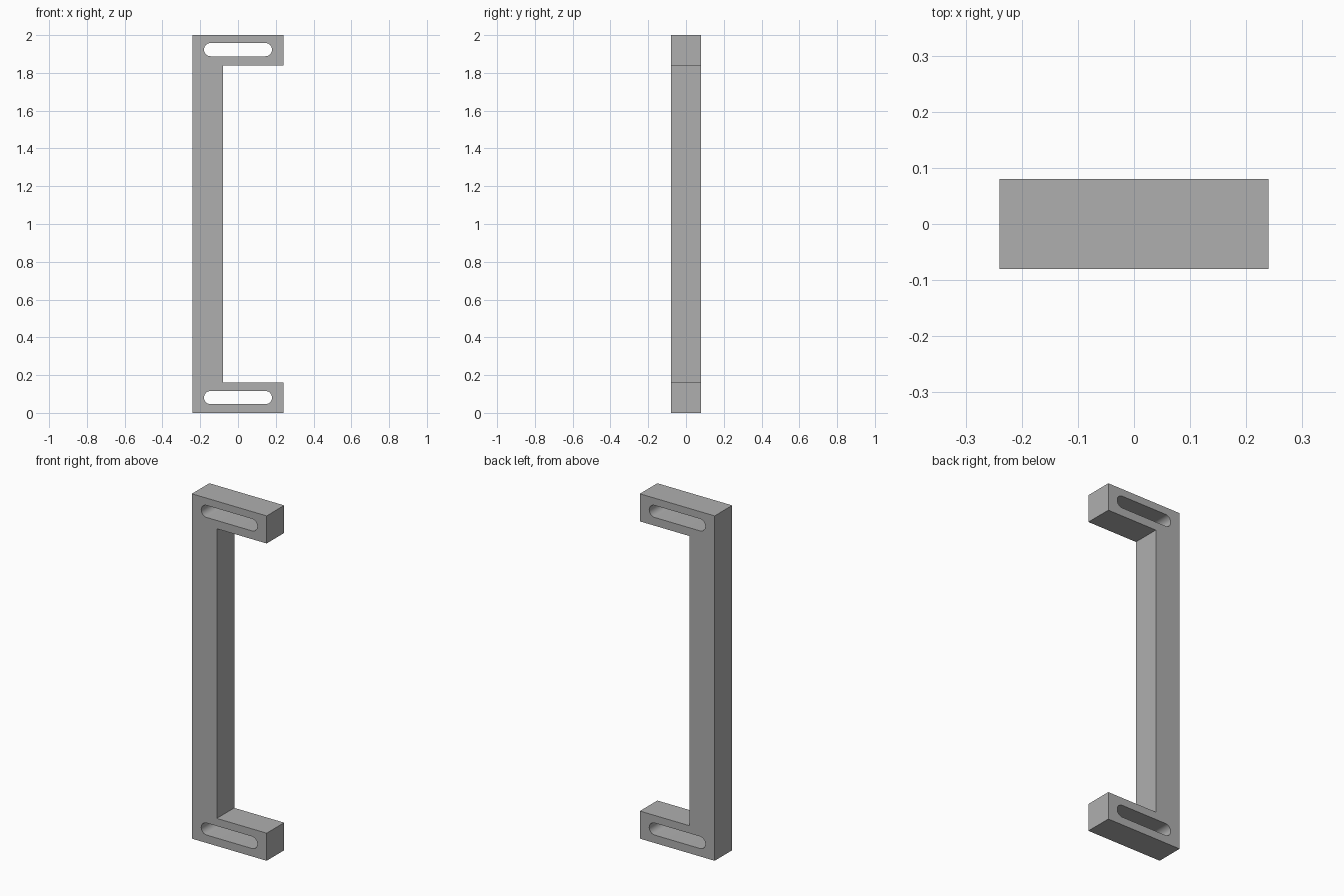
import bpy, bmesh, math

cube = bpy.data.objects.get("Cube")
if cube:
    bpy.data.objects.remove(cube, do_unlink=True)

HALF_W, HALF_D, HEIGHT, BAR = 0.24, 0.08, 2.0, 0.16
SLOT_HALF, SLOT_R, SEGMENTS = 0.18, 0.035, 16

# Plain grey metal
grey = bpy.data.materials.new("grey_metal")
colour = (0.43, 0.43, 0.43, 1)
grey.diffuse_color = colour
grey.use_nodes = True
bsdf = next(n for n in grey.node_tree.nodes if n.type == "BSDF_PRINCIPLED")
bsdf.inputs["Base Color"].default_value = colour


def slot(z):
    """Rounded slot outline centred at height z."""
    points = []
    for side in (1, -1):
        for i in range(SEGMENTS + 1):
            a = math.pi * (i / SEGMENTS - 0.5)
            points.append((side * (SLOT_HALF - SLOT_R + SLOT_R * math.cos(a)),
                           z + side * SLOT_R * math.sin(a)))
    return points


# C-shaped outline: upright with an arm at each end
inner = -HALF_W + BAR
outline = [(-HALF_W, 0), (HALF_W, 0), (HALF_W, BAR), (inner, BAR),
           (inner, HEIGHT - BAR), (HALF_W, HEIGHT - BAR),
           (HALF_W, HEIGHT), (-HALF_W, HEIGHT)]

# Extruded profile with a slot through each arm
curve = bpy.data.curves.new("handle_profile", "CURVE")
curve.dimensions = "2D"
curve.fill_mode = "BOTH"
curve.extrude = HALF_D
for loop in (outline, slot(0.081), slot(HEIGHT - 0.077)):
    spline = curve.splines.new("POLY")
    spline.points.add(len(loop) - 1)
    for point, (x, z) in zip(spline.points, loop):
        point.co = (x, z, 0, 1)
    spline.use_cyclic_u = True

profile = bpy.data.objects.new("handle_profile", curve)
bpy.context.collection.objects.link(profile)
bpy.context.view_layer.update()
depsgraph = bpy.context.evaluated_depsgraph_get()
mesh = bpy.data.meshes.new_from_object(profile.evaluated_get(depsgraph))
bpy.data.objects.remove(profile, do_unlink=True)

# Stand upright, weld the caps to the walls and tidy the flat faces
bm = bmesh.new()
bm.from_mesh(mesh)
for v in bm.verts:
    x, z, y = v.co
    v.co = (x, -y, z)
bmesh.ops.remove_doubles(bm, verts=bm.verts, dist=0.0005)
bmesh.ops.recalc_face_normals(bm, faces=bm.faces)
bm.to_mesh(mesh)
bm.free()

mesh.name = "pull_handle"
mesh.materials.clear()
mesh.materials.append(grey)
handle = bpy.data.objects.new("pull_handle", mesh)
bpy.context.collection.objects.link(handle)
bpy.ops.object.select_all(action="DESELECT")
handle.select_set(True)
bpy.context.view_layer.objects.active = handle
bpy.ops.object.shade_smooth_by_angle(angle=math.radians(30))
